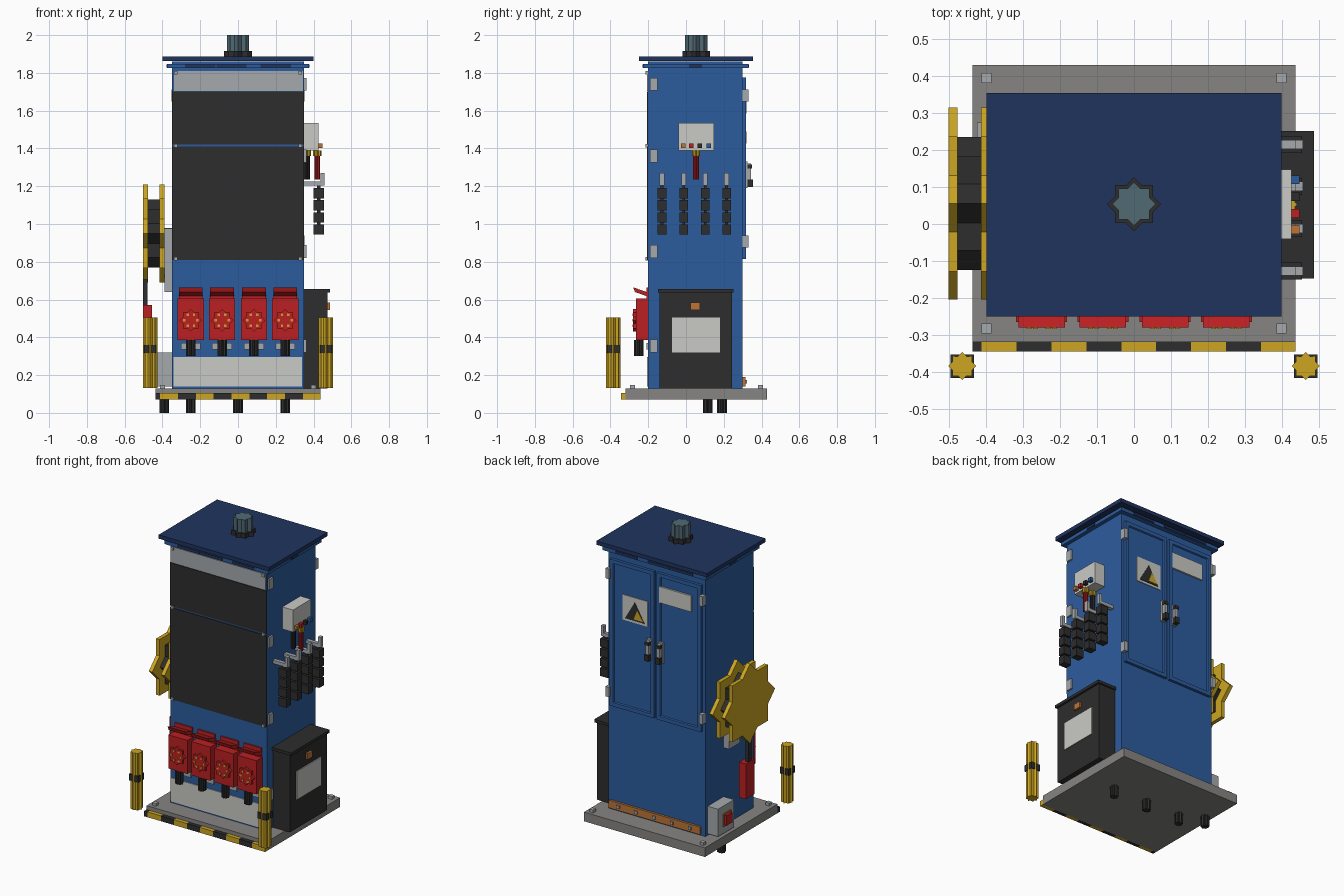
import bpy, bmesh, math
from mathutils import Matrix

cube = bpy.data.objects.get("Cube")
if cube:
    bpy.data.objects.remove(cube, do_unlink=True)


def material(name, code):
    rgb = [int(code[i:i + 2], 16) / 255 for i in (0, 2, 4)]
    lin = [c / 12.92 if c < 0.04 else ((c + 0.055) / 1.055) ** 2.4 for c in rgb]
    m = bpy.data.materials.new(name)
    m.use_nodes = True
    m.diffuse_color = (*lin, 1)
    m.node_tree.nodes["Principled BSDF"].inputs["Base Color"].default_value = (*lin, 1)
    return m


BLUE = material("cabinet blue", "2C5C9E")
NAVY = material("roof navy", "20345E")
DARK = material("charcoal", "2D2D2D")
METAL = material("light metal", "A6AAAE")
STONE = material("base grey", "868582")
WHITE = material("off white", "CACBC5")
RED = material("signal red", "BC2022")
YELLOW = material("safety yellow", "CDA622")
COPPER = material("copper", "BC7438")
SLATE = material("beacon slate", "516A74")


def finish(name, bm, mat):
    bmesh.ops.recalc_face_normals(bm, faces=bm.faces)
    mesh = bpy.data.meshes.new(name)
    bm.to_mesh(mesh)
    bm.free()
    mesh.materials.append(mat)
    ob = bpy.data.objects.new(name, mesh)
    bpy.context.scene.collection.objects.link(ob)
    return ob


def block(x, y, z):
    """Box mesh from three (low, high) ranges."""
    bm = bmesh.new()
    spans = (x, y, z)
    centre = [(a + b) / 2 for a, b in spans]
    size = [b - a for a, b in spans]
    bmesh.ops.create_cube(bm, size=1, matrix=Matrix.Translation(centre) @ Matrix.Diagonal((*size, 1)))
    return bm


def box(name, mat, x, y, z):
    return finish(name, block(x, y, z), mat)


def around(c, w):
    return (c - w / 2, c + w / 2)


def prism(name, mat, points, axis, low, high):
    """Extrude a 2D outline along an axis."""
    place = {"x": lambda u, v, a: (a, u, v), "y": lambda u, v, a: (u, a, v),
             "z": lambda u, v, a: (u, v, a)}[axis]
    bm = bmesh.new()
    rings = [[bm.verts.new(place(u, v, a)) for u, v in points] for a in (low, high)]
    for ring in rings:
        bm.faces.new(ring)
    for i in range(len(points)):
        j = (i + 1) % len(points)
        bm.faces.new((rings[0][i], rings[0][j], rings[1][j], rings[1][i]))
    return finish(name, bm, mat)


def star(name, mat, u, v, radius, axis, low, high):
    """Eight-pointed star prism."""
    points = []
    for i in range(16):
        r = radius if i % 2 == 0 else radius * 0.765
        t = math.pi * i / 8
        points.append((u + r * math.cos(t), v + r * math.sin(t)))
    return prism(name, mat, points, axis, low, high)


# Base slab, hazard strip, anchor bolts and cable stubs
box("base_slab", STONE, (-0.438, 0.438), (-0.32, 0.43), (0.07, 0.13))
edge, dark = 0.438, False
while edge > -0.438:
    low = max(edge - 0.0945, -0.438)
    box("hazard_stripe", DARK if dark else YELLOW, (low, edge), (-0.345, -0.32), (0.07, 0.105))
    edge, dark = low, not dark
for x in (-0.4, 0.4):
    for y in (-0.283, 0.395):
        box("anchor_bolt", METAL, around(x, 0.027), around(y, 0.027), (0.13, 0.148))
for x, y in ((-0.39, 0.19), (-0.25, 0.115), (0, 0.115), (0.25, 0.115)):
    star("cable_stub", DARK, x, y, 0.026, "z", 0, 0.07)

# Cabinet body, collar, roof and beacon
box("cabinet_body", BLUE, (-0.35, 0.35), (-0.2, 0.3), (0.13, 1.86))
box("roof_collar", BLUE, (-0.375, 0.375), (-0.227, 0.33), (1.825, 1.848))
box("roof_slab", NAVY, (-0.4, 0.4), (-0.25, 0.355), (1.862, 1.887))
for x in (-0.2, -0.035, 0.2):
    box("collar_vent", NAVY, around(x, 0.16), (-0.231, 0.334), (1.829, 1.845))
box("side_vent", NAVY, (-0.379, 0.379), around(0.05, 0.07), (1.829, 1.845))
star("beacon_base", DARK, 0, 0.054, 0.073, "z", 1.887, 1.915)
star("beacon", SLATE, 0, 0.054, 0.059, "z", 1.915, 2.0)

# Front panels and screws
FRONT = (-0.206, -0.2)
box("header_panel", METAL, (-0.34, 0.343), FRONT, (1.705, 1.81))
box("upper_screen", DARK, (-0.35, 0.35), FRONT, (1.42, 1.702))
box("lower_screen", DARK, (-0.35, 0.35), FRONT, (0.81, 1.41))
box("lower_panel", WHITE, (-0.342, 0.34), FRONT, (0.14, 0.295))
for x in (-0.33, 0.33):
    for z in (0.815, 1.415, 1.8):
        box("panel_screw", METAL, around(x, 0.018), (-0.215, -0.2), around(z, 0.018))

# Row of red power sockets
for x in (-0.25, -0.084, 0.084, 0.25):
    box("socket_body", RED, around(x, 0.138), (-0.265, -0.2), (0.385, 0.605))
    star("socket_face", RED, x, 0.49, 0.06, "y", -0.28, -0.265)
    for i in range(6):
        t = math.pi * i / 3
        box("socket_pin", YELLOW, around(x + 0.034 * math.cos(t), 0.013), (-0.284, -0.28),
            around(0.49 + 0.034 * math.sin(t), 0.013))
    prism("socket_lid", RED, [(-0.2, 0.615), (-0.27, 0.64), (-0.28, 0.665), (-0.2, 0.637)],
          "x", x - 0.063, x + 0.063)
    box("socket_backplate", RED, around(x, 0.125), (-0.21, -0.2), (0.605, 0.665))
    box("socket_bracket", METAL, around(x, 0.105), (-0.21, -0.2), (0.335, 0.37))
    star("socket_plug", DARK, x, -0.25, 0.025, "z", 0.3, 0.385)

# Front door hinges on the side
for z in (0.355, 0.855, 1.36, 1.74):
    box("side_hinge", METAL, (0.35, 0.362), (-0.19, -0.15), around(z, 0.068))

# Junction box with coloured terminals and cables
box("junction_box", WHITE, (0.35, 0.427), (-0.04, 0.147), (1.39, 1.535))
for y, mat in ((-0.015, COPPER), (0.028, RED), (0.074, DARK), (0.12, BLUE)):
    box("terminal", mat, (0.427, 0.448), around(y, 0.024), around(1.415, 0.024))
for x, mat in ((0.365, DARK), (0.42, RED)):
    star("cable_gland", YELLOW, x, 0.053, 0.022, "z", 1.36, 1.39)
    star("hanging_cable", mat, x, 0.053, 0.015, "z", 1.235, 1.36)

# Hooks holding stacks of weights
for y in (-0.127, -0.012, 0.102, 0.215):
    box("hook_arm", METAL, (0.35, 0.458), around(y, 0.025), (1.203, 1.225))
    box("hook_tip", METAL, (0.437, 0.458), around(y, 0.025), (1.225, 1.27))
    for i in range(4):
        box("hanging_block", DARK, (0.4, 0.455), around(y, 0.046), around(1.163 - 0.064 * i, 0.054))
    box("block_strap", DARK, around(0.428, 0.02), around(y, 0.015), (0.96, 1.203))

# Side service cabinet
box("service_cabinet", DARK, (0.35, 0.474), (-0.14, 0.243), (0.13, 0.64))
box("service_lid", DARK, (0.35, 0.488), (-0.147, 0.252), (0.637, 0.656))
box("service_label", WHITE, (0.474, 0.48), (-0.075, 0.18), (0.32, 0.505))
box("service_latch", COPPER, (0.474, 0.487), (0.025, 0.075), (0.546, 0.585))

# Bollards
for x in (-0.465, 0.465):
    star("bollard", YELLOW, x, -0.385, 0.038, "z", 0.132, 0.505)
    box("bollard_band", DARK, around(x, 0.064), around(-0.385, 0.064), (0.317, 0.36))

# Cable reel with bracket, cable and plug
for x in (-0.49, -0.402):
    star("reel_flange", YELLOW, 0.055, 0.95, 0.26, "x", x - 0.0125, x + 0.0125)
star("reel_cable", DARK, 0.055, 0.95, 0.18, "x", -0.478, -0.415)
star("reel_axle", METAL, 0.055, 0.95, 0.03, "x", -0.39, -0.35)
box("reel_bracket", METAL, (-0.39, -0.35), (0.0, 0.11), (0.64, 0.975))
box("reel_lead", DARK, (-0.502, -0.48), around(0.055, 0.03), (0.56, 0.8))
box("reel_plug", RED, (-0.503, -0.455), (0.01, 0.1), (0.34, 0.57))

# Emergency stop box
box("stop_box", METAL, (-0.425, -0.35), (0.11, 0.275), (0.14, 0.32))
box("stop_plate", COPPER, (-0.43, -0.425), (0.145, 0.225), (0.185, 0.27))
box("stop_button", RED, (-0.445, -0.43), (0.155, 0.215), (0.195, 0.26))

# Back doors with recessed panels, hinges and handles
for side in (-1, 1):
    bm = block(around(side * 0.17, 0.32), (0.3, 0.318), (0.815, 1.775))
    bm.normal_update()
    back = max(bm.faces, key=lambda f: f.normal.y)
    bmesh.ops.inset_region(bm, faces=[back], thickness=0.035)
    bmesh.ops.inset_region(bm, faces=[back], thickness=0.006, depth=-0.008)
    finish("back_door", bm, BLUE)
    for z in (0.907, 1.68):
        box("door_hinge", METAL, around(side * 0.338, 0.026), (0.3, 0.332), around(z, 0.065))
    x = side * 0.04
    box("handle_plate", METAL, around(x, 0.032), (0.31, 0.325), (1.19, 1.33))
    box("handle_lever", METAL, around(x, 0.022), (0.325, 0.345), (1.23, 1.32))
    box("handle_grip", DARK, around(x, 0.03), (0.325, 0.355), (1.195, 1.235))
    box("handle_cap", DARK, around(x, 0.03), (0.325, 0.35), (1.295, 1.315))

# Warning sign and label on the doors
box("warning_sign", WHITE, (0.06, 0.24), (0.308, 0.315), (1.4, 1.565))
prism("warning_triangle", DARK, [(0.08, 1.415), (0.22, 1.415), (0.15, 1.535)], "y", 0.315, 0.318)
prism("warning_mark", YELLOW, [(0.085, 1.425), (0.155, 1.425), (0.13, 1.49)], "y", 0.318, 0.32)
box("door_label", WHITE, (-0.26, -0.03), (0.308, 0.321), (1.585, 1.69))

# Copper grounding bar
box("ground_bar", COPPER, (-0.32, 0.34), (0.3, 0.314), (0.14, 0.19))
for i in range(5):
    box("ground_bolt", METAL, around(-0.25 + 0.13 * i, 0.02), (0.314, 0.323), around(0.165, 0.02))
